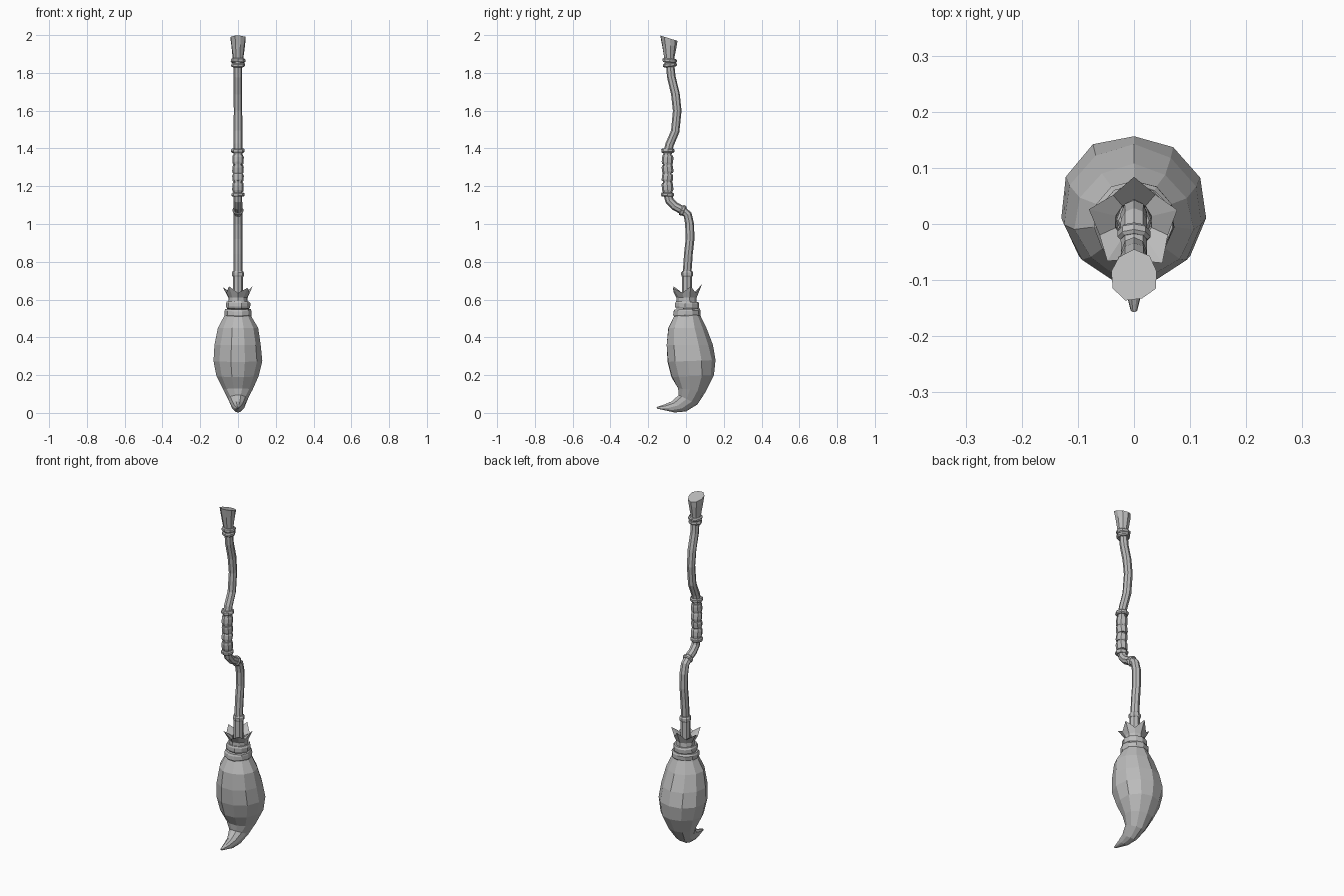
import bpy, bmesh, random
from math import sin, cos, pi
from mathutils import Vector

random.seed(4)
cube = bpy.data.objects.get("Cube")
if cube:
    bpy.data.objects.remove(cube)

grey = bpy.data.materials.new("plain grey")
grey.use_nodes = True
grey.diffuse_color = (0.5, 0.5, 0.5, 1)
grey.node_tree.nodes["Principled BSDF"].inputs["Base Color"].default_value = (0.5, 0.5, 0.5, 1)


def loft(name, rings, sides, jitter=0.0, closed=False):
    """Skin rings, each given by its front (y, z), back (y, z) and half width."""
    bm = bmesh.new()
    loops = []
    for yf, zf, yb, zb, w in rings:
        mid = Vector((0, (yf + yb) / 2, (zf + zb) / 2))
        half = Vector((0, (yb - yf) / 2, (zb - zf) / 2))
        loop = []
        for i in range(sides):
            a = 2 * pi * i / sides
            k = 1 + random.uniform(-jitter, jitter)
            loop.append(bm.verts.new(mid + (half * cos(a) + Vector((w * sin(a), 0, 0))) * k))
        loops.append(loop)
    pairs = list(zip(loops, loops[1:]))
    if closed:
        pairs.append((loops[-1], loops[0]))
    for a, b in pairs:
        for i in range(sides):
            j = (i + 1) % sides
            bm.faces.new((a[i], a[j], b[j], b[i]))
    if not closed:
        bm.faces.new(loops[0])
        bm.faces.new(loops[-1])
    bmesh.ops.recalc_face_normals(bm, faces=bm.faces)
    mesh = bpy.data.meshes.new(name)
    bm.to_mesh(mesh)
    bm.free()
    mesh.materials.append(grey)
    obj = bpy.data.objects.new(name, mesh)
    bpy.context.collection.objects.link(obj)
    return obj


def cross(y, z, r, slope=0.0):
    """A round ring at (y, z); slope tilts it, rising towards the back."""
    c, s = cos(slope) * r, sin(slope) * r
    return (y - c, z - s, y + c, z + s, r)


def band(name, y, z, r, height, slope=0.0, sides=8, bulge=0.005):
    """A collar with a slightly swollen middle, standing across the stick."""
    dy, dz = -sin(slope) * height / 2, cos(slope) * height / 2
    rings = [cross(y + t * dy, z + t * dz, r + e, slope)
             for t, e in ((-1, -bulge), (-0.5, 0), (0.5, 0), (1, -bulge))]
    return loft(name, rings, sides, 0.03)


# Crooked stick: each ring lies across the path
path = [(0.005, 0.55), (0.006, 0.75), (0.012, 0.84), (0.021, 0.92), (0.019, 1.0),
        (0.008, 1.05), (-0.022, 1.075), (-0.06, 1.095), (-0.088, 1.125), (-0.098, 1.17),
        (-0.098, 1.37), (-0.087, 1.42), (-0.057, 1.49), (-0.046, 1.6), (-0.056, 1.69),
        (-0.078, 1.78), (-0.086, 1.87)]
stick = []
for i, (y, z) in enumerate(path):
    a, b = path[max(i - 1, 0)], path[min(i + 1, len(path) - 1)]
    t = Vector((b[0] - a[0], b[1] - a[1])).normalized()
    r = 0.023
    stick.append((y - t.y * r, z + t.x * r, y + t.y * r, z - t.x * r, r))
loft("stick", stick, 8, 0.04)

# Flared end with a slanting top
loft("stick_end", [cross(-0.086, 1.83, 0.025), cross(-0.088, 1.88, 0.028),
                   (-0.128, 1.95, -0.051, 1.94, 0.037),
                   (-0.137, 1.998, -0.047, 1.97, 0.043)], 9, 0.05)
band("end_ring_lower", -0.085, 1.842, 0.036, 0.022, 0.1)
band("end_ring_upper", -0.086, 1.865, 0.038, 0.022, -0.1)

# Grip wrapping
for i, (z, h, tilt) in enumerate([(1.195, 0.05, 0.1), (1.245, 0.04, -0.15),
                                  (1.29, 0.045, 0.12), (1.34, 0.05, -0.08)]):
    band("grip_wrap_%d" % (i + 1), -0.098, z, 0.03, h, tilt, bulge=0.003)
band("grip_ring_lower", -0.098, 1.156, 0.034, 0.022)
band("grip_ring_upper", -0.096, 1.388, 0.035, 0.022)
band("bend_ring", -0.018, 1.072, 0.029, 0.022, 1.1)

# Sleeve where the stick enters the bristles
loft("sleeve", [cross(0.005, 0.58, 0.026), cross(0.005, 0.73, 0.027)], 8)
band("sleeve_ring", 0.006, 0.735, 0.032, 0.03)

# Bristle bundle sweeping forward into a curled tip
loft("bristles", [
    (-0.06, 0.53, 0.07, 0.53, 0.065), (-0.068, 0.51, 0.078, 0.51, 0.073),
    (-0.095, 0.45, 0.105, 0.45, 0.105), (-0.107, 0.36, 0.14, 0.36, 0.124),
    (-0.102, 0.27, 0.16, 0.28, 0.132), (-0.08, 0.19, 0.15, 0.2, 0.112),
    (-0.045, 0.13, 0.107, 0.115, 0.08), (-0.04, 0.095, 0.06, 0.045, 0.052),
    (-0.075, 0.062, 0.0, 0.008, 0.035), (-0.115, 0.045, -0.06, 0.002, 0.022),
    (-0.157, 0.03, -0.15, 0.022, 0.006)], 11, 0.03)

# Binding cords
band("binding_lower", 0.004, 0.53, 0.073, 0.04, 0.03, 11)
band("binding_upper", 0.005, 0.57, 0.065, 0.038, -0.04, 11)

# Jagged tuft above the binding: every other rim point is pulled down and in
tuft = loft("tuft", [cross(0.004, 0.57, 0.054), cross(0.003, 0.61, 0.052),
                     cross(0.0, 0.675, 0.083), cross(0.004, 0.625, 0.034),
                     cross(0.004, 0.58, 0.03)], 10, 0.04, closed=True)
for i in range(10):
    v = tuft.data.vertices[20 + i]
    if i % 2:
        v.co = (v.co.x * 0.78, v.co.y * 0.78, 0.635)
    else:
        v.co.z += random.uniform(-0.015, 0.012)
